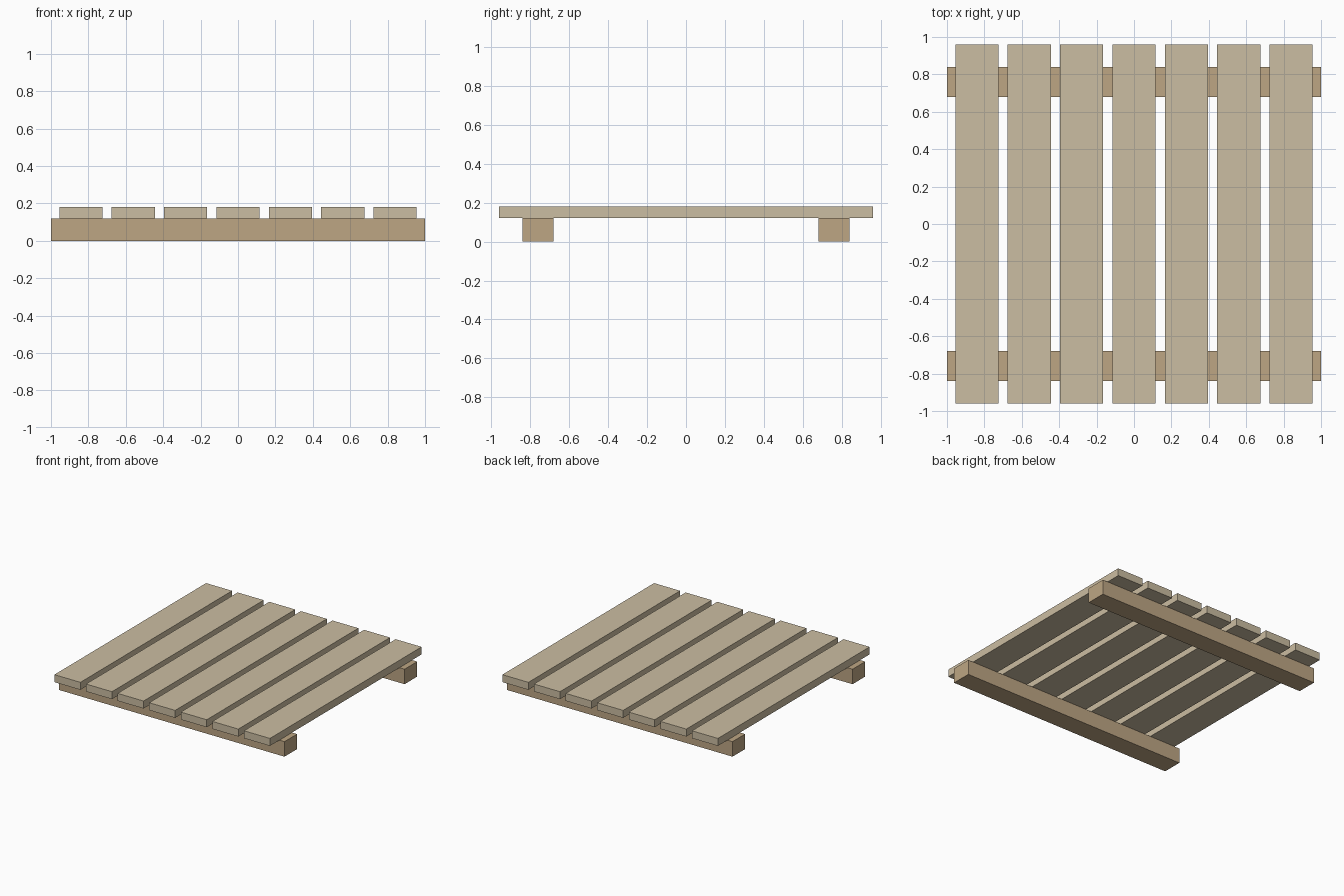
import bpy

if "Cube" in bpy.data.objects:
    bpy.data.objects.remove(bpy.data.objects["Cube"])


def material(name, color):
    mat = bpy.data.materials.new(name)
    mat.diffuse_color = (*color, 1.0)
    mat.use_nodes = True
    mat.node_tree.nodes["Principled BSDF"].inputs["Base Color"].default_value = mat.diffuse_color
    return mat


def box(name, center, size, mat):
    bpy.ops.mesh.primitive_cube_add(size=1, location=center)
    obj = bpy.context.object
    obj.name = name
    obj.scale = size
    bpy.ops.object.transform_apply(location=False, rotation=False, scale=True)
    obj.data.materials.append(mat)
    return obj


plank_wood = material("plank_wood", (0.60, 0.51, 0.36))
beam_wood = material("beam_wood", (0.51, 0.38, 0.23))

# Two support beams running left to right
for side, y in (("front", -0.76), ("back", 0.76)):
    box(f"{side}_beam", (0, y, 0.06), (2.0, 0.16, 0.12), beam_wood)

# Seven evenly spaced deck planks resting on the beams
for i in range(7):
    box(f"plank_{i + 1}", ((i - 3) * 0.28, 0, 0.15), (0.23, 1.92, 0.06), plank_wood)
